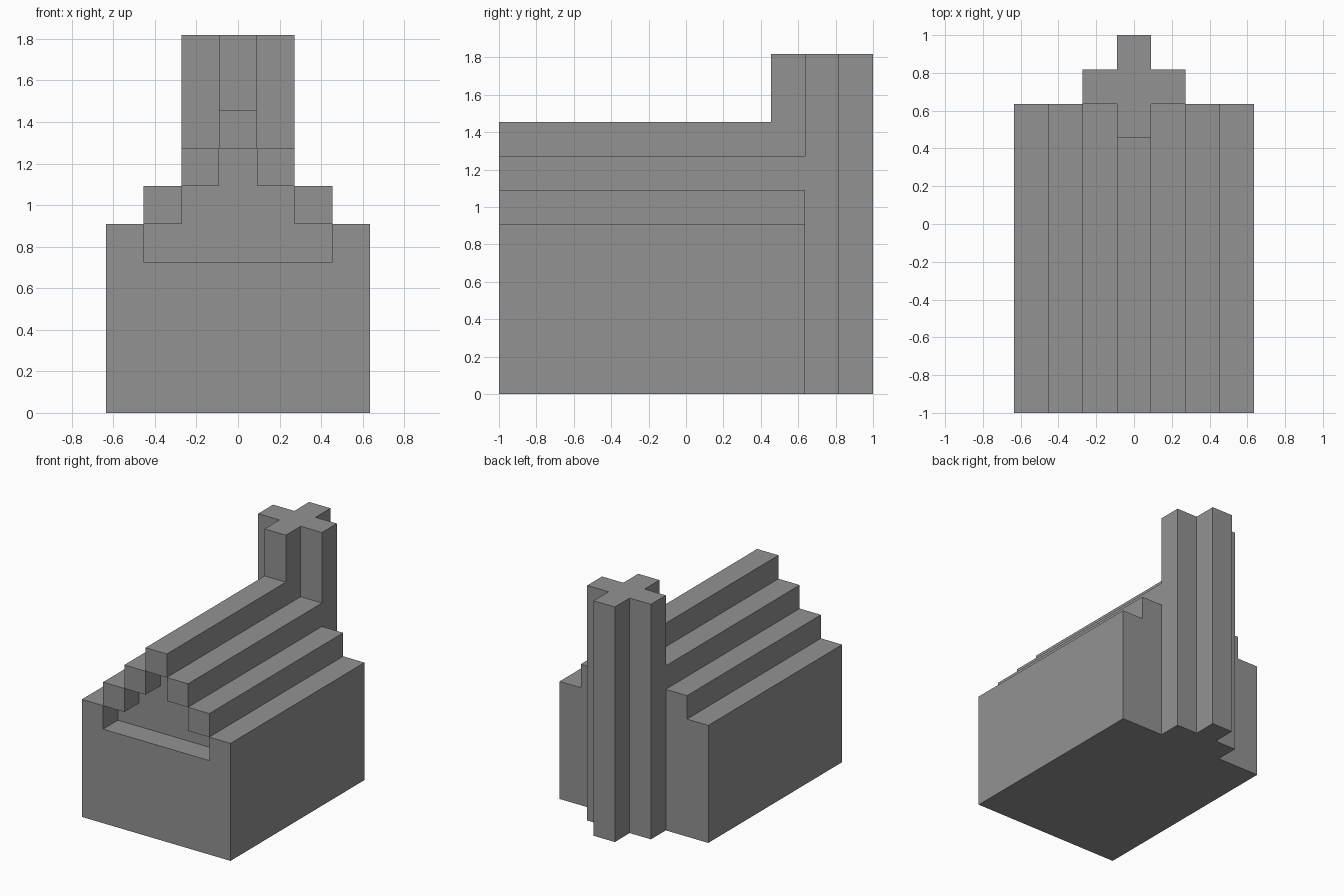
import bpy
import bmesh
from mathutils import Vector

if "Cube" in bpy.data.objects:
    bpy.data.objects.remove(bpy.data.objects["Cube"], do_unlink=True)

U = 2 / 11                  # one block
FRONT, BACK = -5.5, 3.5     # ends of the house, in blocks

stone = bpy.data.materials.new("stone grey")
stone.use_nodes = True
grey = (0.29, 0.29, 0.29, 1)
stone.diffuse_color = grey
stone.node_tree.nodes["Principled BSDF"].inputs["Base Color"].default_value = grey


def prism(name, outline, direction):
    """Extrude a closed outline (in blocks) along a direction."""
    bm = bmesh.new()
    face = bm.faces.new([bm.verts.new(Vector(p) * U) for p in outline])
    grown = bmesh.ops.extrude_face_region(bm, geom=[face], use_keep_orig=True)
    moved = [v for v in grown["geom"] if isinstance(v, bmesh.types.BMVert)]
    bmesh.ops.translate(bm, verts=moved, vec=Vector(direction) * U)
    bmesh.ops.recalc_face_normals(bm, faces=bm.faces[:])
    mesh = bpy.data.meshes.new(name)
    bm.to_mesh(mesh)
    bm.free()
    mesh.materials.append(stone)
    obj = bpy.data.objects.new(name, mesh)
    bpy.context.collection.objects.link(obj)
    return obj


def lengthwise(name, profile, start):
    """Run an x-z profile from start to the back wall."""
    return prism(name, [(x, start, z) for x, z in profile], (0, BACK - start, 0))


def mirrored(half):
    """Complete a right-hand outline with its mirror image."""
    return half + [(-x, z) for x, z in reversed(half)]


# Walls: a block with a shallow channel along its top
lengthwise("walls", mirrored([(3.5, 0), (3.5, 5), (2.5, 5), (2.5, 4)]), FRONT)

# Stepped gable filling, set back one block from the front
lengthwise("gable_core", mirrored(
    [(2.5, 4), (2.5, 5), (1.5, 5), (1.5, 6), (0.5, 6), (0.5, 7)]), FRONT + 1)

# Roof courses, overhanging the gable
def course(name, x, z):
    lengthwise(name, [(x, z), (x + 1, z), (x + 1, z + 1), (x, z + 1)], FRONT)

for x, z, tier in ((1.5, 5, "lower"), (0.5, 6, "upper")):
    course(f"{tier}_roof_course_left", x, z)
    course(f"{tier}_roof_course_right", -x - 1, z)
course("roof_ridge", -0.5, 7)

# Cross-shaped chimney rising from the ground at the back
quarter = [(0.5, 1.5), (0.5, 0.5), (1.5, 0.5)]
half = quarter + [(x, -y) for x, y in reversed(quarter)]
prism("chimney", [(x, y + BACK + 0.5, 0) for x, y in mirrored(half)], (0, 0, 10))
